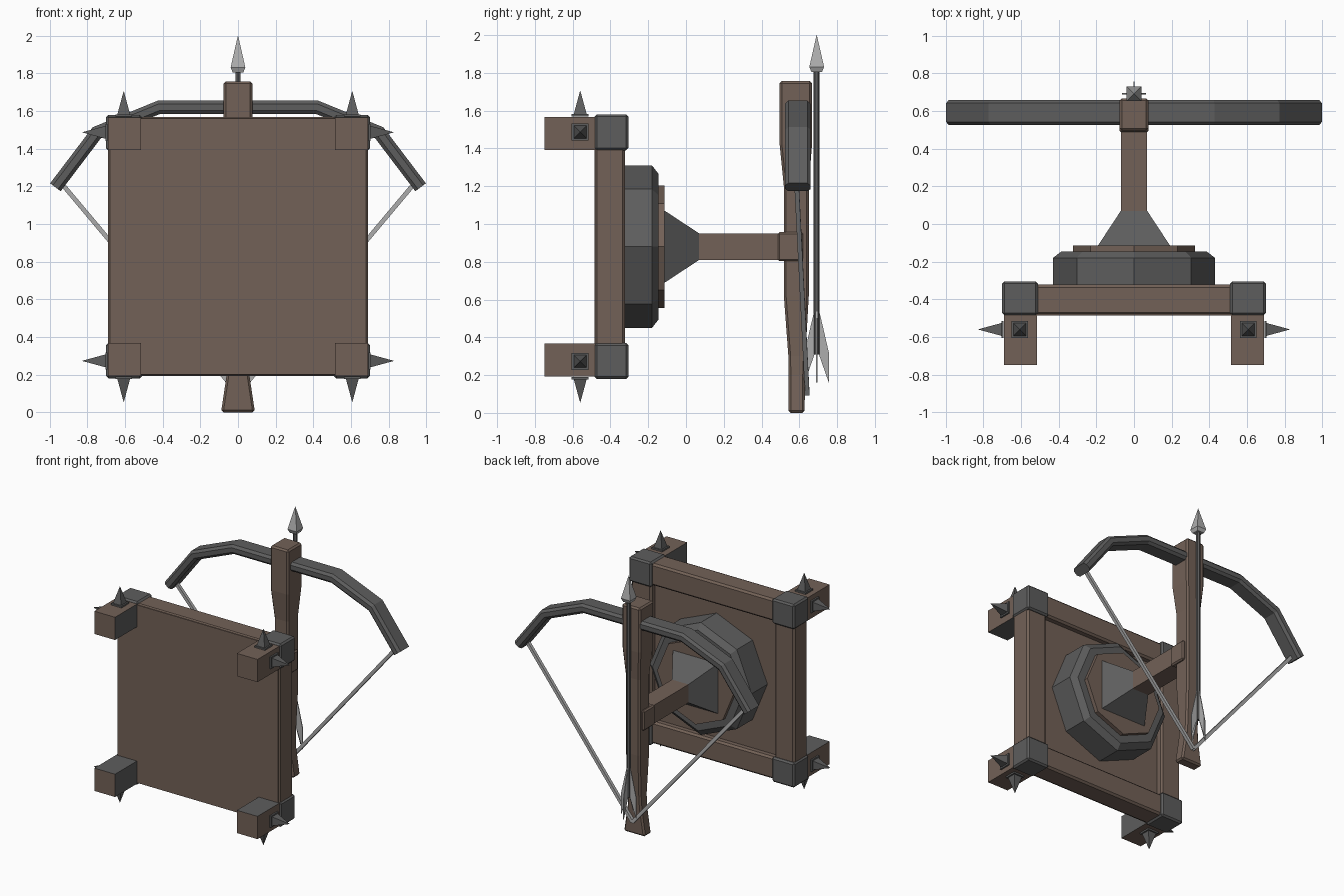
import bpy, bmesh
from math import pi, cos, sin
from mathutils import Vector

if "Cube" in bpy.data.objects:
    bpy.data.objects.remove(bpy.data.objects["Cube"])


def material(name, c):
    m = bpy.data.materials.new(name)
    m.diffuse_color = (*c, 1)
    m.use_nodes = True
    m.node_tree.nodes["Principled BSDF"].inputs["Base Color"].default_value = m.diffuse_color
    return m


WOOD = material("wood", (0.17, 0.12, 0.095))
IRON = material("iron", (0.11, 0.11, 0.11))
STEEL = material("steel", (0.42, 0.42, 0.42))


def finish(name, bm, mat, bevel=0.0):
    bmesh.ops.recalc_face_normals(bm, faces=bm.faces)
    me = bpy.data.meshes.new(name)
    bm.to_mesh(me)
    bm.free()
    me.materials.append(mat)
    ob = bpy.data.objects.new(name, me)
    bpy.context.collection.objects.link(ob)
    if bevel:
        b = ob.modifiers.new("bevel", 'BEVEL')
        b.width, b.segments, b.limit_method = bevel, 1, 'ANGLE'
    return ob


def loft(name, rings, mat, bevel=0.0):
    """Skin a list of equal-length point rings and cap both ends."""
    bm = bmesh.new()
    vs = [[bm.verts.new(p) for p in r] for r in rings]
    n = len(rings[0])
    for a, b in zip(vs, vs[1:]):
        for i in range(n):
            bm.faces.new((a[i], a[(i + 1) % n], b[(i + 1) % n], b[i]))
    bm.faces.new(vs[0])
    bm.faces.new(vs[-1])
    return finish(name, bm, mat, bevel)


def box(name, x, y, z, mat, bevel=0.0):
    x, y, z = sorted(x), sorted(y), sorted(z)
    return loft(name, [[(x[0], y[0], h), (x[1], y[0], h), (x[1], y[1], h), (x[0], y[1], h)]
                       for h in z], mat, bevel)


def turned(name, base, axis, profile, sides, mat, turn=0.0):
    """Faceted solid of (distance, radius) pairs along an axis."""
    w = Vector(axis).normalized()
    u = Vector((0, 1, 0)) if abs(w.y) < 0.9 else Vector((1, 0, 0))
    v = w.cross(u)
    angles = [turn + 2 * pi * i / sides for i in range(sides)]
    return loft(name, [[Vector(base) + w * d + (u * cos(a) + v * sin(a)) * r for a in angles]
                       for d, r in profile], mat)


R2 = 2 ** 0.5
CZ = 0.88

# Backing panel and frame beams
box("panel", (-0.68, 0.68), (-0.485, -0.37), (0.2, 1.56), WOOD)
for s in (-1, 1):
    box("side_beam", (s * 0.52, s * 0.69), (-0.485, -0.322), (0.3, 1.46), WOOD, 0.014)
    box("cross_beam", (-0.6, 0.6), (-0.483, -0.322),
        (CZ + s * 0.52, CZ + s * 0.688), WOOD, 0.014)

# Corner caps, feet and their spikes
spike = [(0, 0.045 * R2), (0.012, 0.045 * R2), (0.0121, 0.034 * R2), (0.135, 0.001)]
for sx in (-1, 1):
    for sz in (-1, 1):
        box("corner_cap", (sx * 0.51, sx * 0.7), (-0.484, -0.305),
            (CZ + sz * 0.51, CZ + sz * 0.7), IRON, 0.012)
        foot = box("foot", (sx * 0.515, sx * 0.69), (-0.75, -0.48),
                   (CZ + sz * 0.513, CZ + sz * 0.687), WOOD)
        # inner faces of each foot are iron
        foot.data.materials.append(IRON)
        for f in foot.data.polygons:
            if f.normal.x * sx < -0.5 or f.normal.z * sz < -0.5:
                f.material_index = 1
        turned("vertical_spike", (sx * 0.607, -0.56, CZ + sz * 0.69), (0, 0, sz),
               spike, 4, IRON, pi / 4)
        turned("side_spike", (sx * 0.692, -0.56, CZ + sz * 0.607), (sx, 0, 0),
               spike, 4, IRON, pi / 4)

# Turntable, disc, pyramid mount and arm
turned("turntable", (0, 0, CZ), (0, 1, 0),
       [(-0.375, 0.43), (-0.18, 0.43), (-0.145, 0.385)], 8, IRON)
turned("turntable_disc", (0, 0, CZ), (0, 1, 0), [(-0.16, 0.325), (-0.115, 0.325)], 8, WOOD)
turned("pyramid_mount", (0, 0, CZ), (0, 1, 0),
       [(-0.12, 0.195 * R2), (0.07, 0.07 * R2)], 4, IRON, pi / 4)
box("arm", (-0.07, 0.07), (0.06, 0.52), (0.81, 0.95), WOOD)
box("arm_collar", (-0.078, 0.078), (0.485, 0.62), (0.803, 0.957), WOOD, 0.01)

# Tapered stock: height, half width, y front, y back
sections = [(0, 0.09, 0.543, 0.628), (0.2, 0.06, 0.543, 0.63), (0.3, 0.055, 0.542, 0.632),
            (0.62, 0.06, 0.518, 0.65), (1.2, 0.06, 0.518, 0.65),
            (1.42, 0.077, 0.496, 0.667), (1.757, 0.077, 0.496, 0.667)]
loft("stock", [[(-w, a, z), (w, a, z), (w, b, z), (-w, b, z)]
               for z, w, a, b in sections], WOOD, 0.012)

# Bow limbs: chamfered section swept along a bent path
half = [(0.42, 1.62), (0.75, 1.485), (0.97, 1.195)]
path = [Vector((-x, z)) for x, z in reversed(half)] + [Vector(p) for p in half]
section = [(-0.067, -0.017), (-0.05, -0.035), (0.05, -0.035), (0.067, -0.017),
           (0.067, 0.017), (0.05, 0.035), (-0.05, 0.035), (-0.067, 0.017)]
rings = []
for i, p in enumerate(path):
    t0 = (p - path[i - 1]).normalized() if i else (path[1] - p).normalized()
    t1 = (path[i + 1] - p).normalized() if i < len(path) - 1 else t0
    t = (t0 + t1).normalized()
    n = Vector((-t.y, t.x)) / t.dot(t0)
    rings.append([(p.x + n.x * h, 0.592 + y, p.y + n.y * h) for y, h in section])
loft("bow", rings, IRON)

# Bowstring
for s in (-1, 1):
    a, b = Vector((s * 0.945, 0.585, 1.225)), Vector((0, 0.642, 0.1))
    turned("bowstring", a, b - a, [(0, 0.017), ((b - a).length, 0.017)], 4, STEEL, pi / 4)

# Arrow: shaft, head and four fins
AY = 0.692
turned("arrow_shaft", (0, AY, 0), (0, 0, 1), [(0.31, 0.016), (1.82, 0.016)], 6, IRON)
turned("arrow_head", (0, AY, 0), (0, 0, 1),
       [(1.805, 0.028 * R2), (1.832, 0.039 * R2), (2.0, 0.001)], 4, STEEL, pi / 4)
fin = [(0.008, 0.56), (0.032, 0.46), (0.064, 0.32), (0.064, 0.16), (0.008, 0.32)]
for dx, dy in ((1, 0), (-1, 0), (0, 1), (0, -1)):
    loft("arrow_fin", [[(dx * r - dy * t, AY + dy * r + dx * t, z) for r, z in fin]
                       for t in (-0.003, 0.003)], STEEL)
